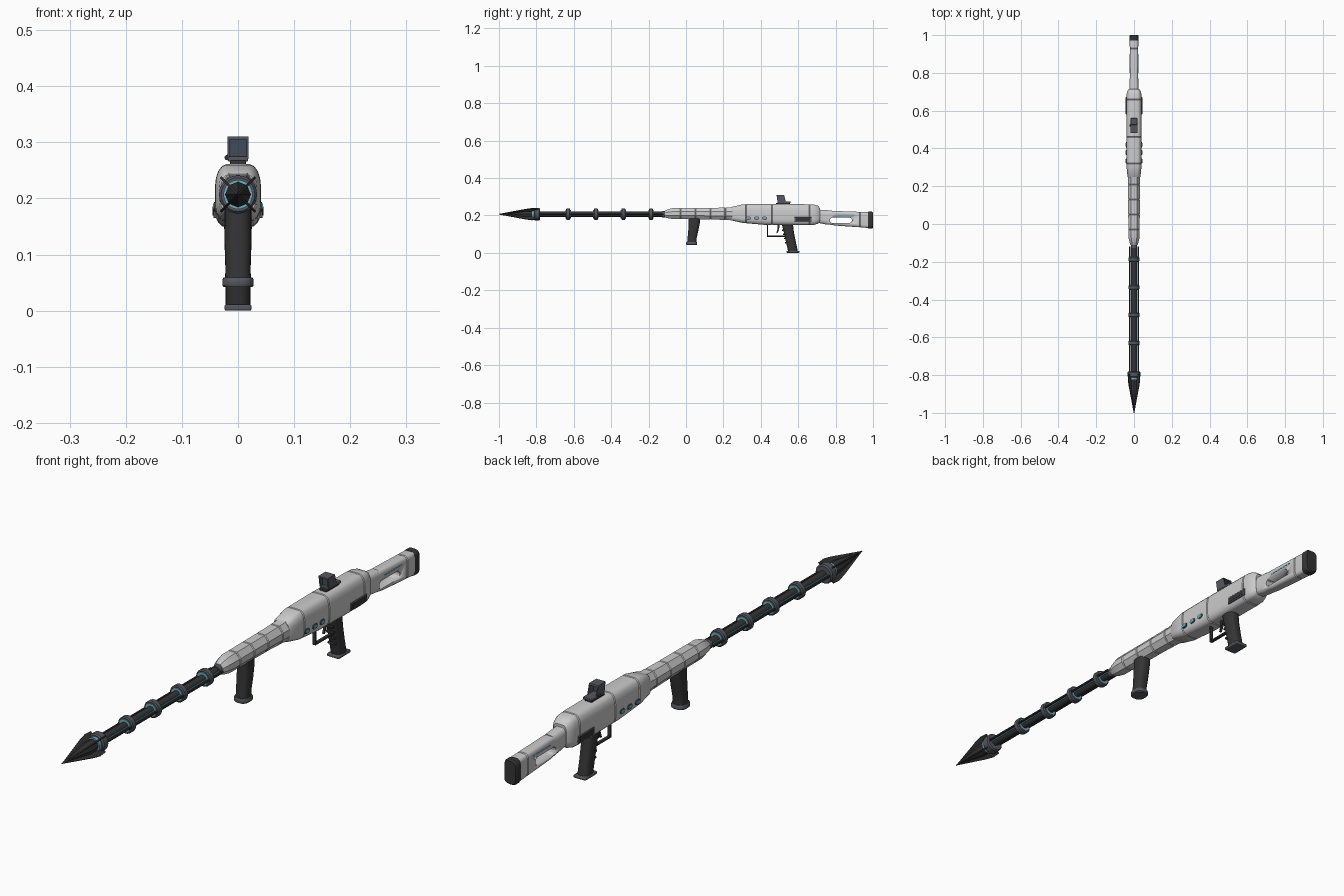
import bpy, bmesh
from math import pi, sin, cos, radians
from mathutils import Vector

if "Cube" in bpy.data.objects:
    bpy.data.objects.remove(bpy.data.objects["Cube"])

AXIS = 0.207  # height of the shaft centreline


def material(name, rgb):
    m = bpy.data.materials.new(name)
    m.diffuse_color = (*rgb, 1)
    m.use_nodes = True
    m.node_tree.nodes["Principled BSDF"].inputs["Base Color"].default_value = m.diffuse_color
    return m


BODY = material("light_shell", (0.62, 0.63, 0.64))
DARK = material("dark_polymer", (0.035, 0.035, 0.037))
STEEL = material("dark_steel", (0.09, 0.095, 0.11))
GLOW = material("blue_accent", (0.16, 0.42, 0.52))


def finish(name, bm, mat, bevel=0, angle=32):
    bmesh.ops.recalc_face_normals(bm, faces=bm.faces)
    me = bpy.data.meshes.new(name)
    bm.to_mesh(me)
    bm.free()
    ob = bpy.data.objects.new(name, me)
    bpy.context.collection.objects.link(ob)
    me.materials.append(mat)
    if bevel:
        b = ob.modifiers.new("bevel", 'BEVEL')
        b.width, b.segments = bevel, 2
    bpy.ops.object.select_all(action='DESELECT')
    ob.select_set(True)
    bpy.context.view_layer.objects.active = ob
    bpy.ops.object.shade_smooth_by_angle(angle=radians(angle))
    return ob


def skin(name, rings, mat, caps=True, bevel=0, angle=32):
    bm = bmesh.new()
    vs = [[bm.verts.new(p) for p in r] for r in rings]
    n = len(rings[0])
    for a, b in zip(vs, vs[1:]):
        for i in range(n):
            bm.faces.new((a[i], a[(i + 1) % n], b[(i + 1) % n], b[i]))
    if caps:
        bm.faces.new(vs[0])
        bm.faces.new(vs[-1])
    return finish(name, bm, mat, bevel, angle)


def section(y, w, zb, zt, n, cx, top, bot):
    """Box outline with cut (n=1) or rounded corners; fractions of size."""
    h, pts = zt - zb, []
    for q in range(4):
        cz = h * (top if q < 2 else bot)
        mx = (w - w * cx) * (1 if q in (0, 3) else -1)
        mz = zt - cz if q < 2 else zb + cz
        for i in range(n + 1):
            a = q * pi / 2 + i / n * pi / 2
            pts.append((mx + w * cx * cos(a), y, mz + cz * sin(a)))
    return pts


def loft(name, secs, mat, n=4, cx=0.5, top=0.3, bot=0.3, seams=(), angle=32):
    # seams add narrow grooves by interpolating between stations
    def at(y):
        for a, b in zip(secs, secs[1:]):
            if a[0] <= y <= b[0]:
                t = (y - a[0]) / (b[0] - a[0])
                return [p + (q - p) * t for p, q in zip(a, b)]
    st = list(secs)
    for s in seams:
        g = at(s)
        st += [at(s - .003), at(s + .003), (s, g[1] - .0025, g[2] + .0025, g[3] - .0025)]
    st.sort(key=lambda s: s[0])
    return skin(name, [section(*s, n, cx, top, bot) for s in st], mat, angle=angle)


def lathe(name, prof, mat, n=24, x=0, z=AXIS, closed=False):
    rings = [[(x + r * cos(2 * pi * i / n), y, z + r * sin(2 * pi * i / n))
              for i in range(n)] for y, r in prof]
    if closed:
        rings.append(rings[0])
    return skin(name, rings, mat, caps=not closed)


def extrude(name, pts, w, mat, x=0, bevel=0):
    """Side profile (y, z) given thickness across x."""
    return skin(name, [[(x + s * w, y, z) for y, z in pts] for s in (-1, 1)], mat, bevel=bevel)


def box(name, x, y, z, mat, bevel=0.002):
    (y0, y1), (z0, z1), (x0, x1) = y, z, x
    return extrude(name, [(y0, z0), (y1, z0), (y1, z1), (y0, z1)], (x1 - x0) / 2, mat,
                   (x0 + x1) / 2, bevel)


def stadium(y0, y1, z0, z1, n=8):
    r = (z1 - z0) / 2
    return [((y1 - r if k == 0 else y0 + r) + r * cos(a), z0 + r + r * sin(a))
            for k in (0, 1) for i in range(n + 1)
            for a in [-pi / 2 + k * pi + i * pi / n]]


def tilted(name, stations, mat, n=5):
    """Grip: rounded sections stacked in z as (z, y_front, y_back, half width)."""
    rings = []
    for z, yf, yb, w in stations:
        rings.append([(x, yf + zz * (yb - yf), z)
                      for x, _, zz in section(0, w, 0, 1, n, 0.75, 0.4, 0.4)])
    return skin(name, rings, mat, angle=40)


# shaft, side rails and rings
lathe("shaft", [(-0.80, .014), (-0.09, .014)], DARK, 16)
for s in (-1, 1):
    lathe("side_rail", [(-0.79, .0045), (-0.12, .0045)], DARK, 8, x=s * .023)
    box("rail_light", (s * .0145 - .0015, s * .0145 + .0015), (-0.78, -0.11),
        (AXIS - .003, AXIS + .003), GLOW, 0)
for y in (-0.63, -0.482, -0.335, -0.187):
    lathe("shaft_ring", [(y - .011, .012), (y - .011, .026), (y - .008, .030), (y + .008, .030),
                         (y + .011, .026), (y + .011, .012)], STEEL)
    lathe("ring_light", [(y - .014, .012), (y - .014, .0225), (y + .014, .0225), (y + .014, .012)], GLOW)

# spear head: collar, cone and four diagonal blades
lathe("head_collar", [(-0.812, .015), (-0.812, .030), (-0.807, .034), (-0.785, .034),
                      (-0.780, .030), (-0.780, .013)], STEEL)
lathe("head_light", [(-0.824, .015), (-0.824, .026), (-0.811, .026), (-0.811, .015)], GLOW)
lathe("head_cone", [(-0.985, .002), (-0.86, .023), (-0.82, .022)], DARK, 8)
for k in range(4):
    a = pi / 4 + k * pi / 2
    d, t = Vector((cos(a), 0, sin(a))), Vector((-sin(a), 0, cos(a)))
    prof = [(-1.0, 0), (-0.86, .037), (-0.825, .044), (-0.795, .042), (-0.795, .012), (-0.93, 0)]
    skin("head_blade", [[d * r + t * s * .0022 + Vector((0, y, AXIS)) for y, r in prof]
                        for s in (-1, 1)], DARK)

# handguard with panel seams
loft("handguard", [(-0.112, .018, .190, .226), (-0.10, .023, .186, .232), (-0.07, .030, .181, .240),
                   (0.16, .031, .178, .241), (0.235, .032, .175, .243), (0.26, .034, .170, .248)],
     BODY, n=1, cx=.5, top=.32, bot=.32, seams=(-0.03, 0.05, 0.13, 0.21), angle=20)
lathe("muzzle_sleeve", [(-0.128, .012), (-0.128, .017), (-0.10, .017)], STEEL)

# receiver
loft("receiver", [(0.245, .031, .176, .243), (0.25, .034, .172, .247), (0.305, .040, .160, .260),
                  (0.42, .041, .150, .261), (0.655, .041, .148, .260), (0.685, .040, .150, .258),
                  (0.705, .035, .156, .252), (0.716, .026, .165, .240)],
     BODY, cx=.5, top=.36, bot=.26, seams=(0.32, 0.46, 0.66))
for s in (-1, 1):
    box("side_panel", (s * .041 - .003, s * .041 + .003), (0.58, 0.672), (.165, .191), STEEL)
    box("side_panel_inset", (s * .044 - .001, s * .044 + .001), (0.588, 0.664), (.170, .186), DARK, 0)
    for y in (0.333, 0.378, 0.420):
        extrude("vent_rim", stadium(y - .014, y + .014, .177, .194), .003, STEEL, s * .040)
        extrude("vent_light", stadium(y - .010, y + .010, .180, .191), .003, GLOW, s * .0412)

# stock with through slot
loft("stock_neck", [(0.70, .024, .162, .232), (0.745, .024, .153, .229), (0.78, .022, .150, .226)],
     BODY, cx=.6, top=.3, bot=.3)
stock = loft("stock", [(0.74, .021, .156, .223), (0.80, .022, .146, .224), (0.94, .0225, .136, .219),
                       (0.978, .0225, .133, .217)], BODY, cx=.5, top=.18, bot=.18, seams=(0.93,))
for part in (stock, bpy.data.objects["stock_neck"]):
    cutter = extrude("slot_cutter", stadium(0.77, 0.887, .160, .189), .06, DARK)
    cutter.hide_render = True
    m = part.modifiers.new("slot", 'BOOLEAN')
    m.operation, m.object, m.solver = 'DIFFERENCE', cutter, 'EXACT'
    bpy.context.view_layer.objects.active = part
    while part.modifiers[0] != m:
        bpy.ops.object.modifier_move_to_index(modifier="slot", index=0)
    bpy.ops.object.modifier_apply(modifier="slot")
    bpy.data.objects.remove(cutter)
for s in (-1, 1):
    box("stock_light", (s * .0215 - .0015, s * .0215 + .0015), (0.80, 0.90), (.200, .204), GLOW, 0)
loft("butt_pad", [(0.972, .024, .131, .219), (0.976, .025, .130, .220), (0.994, .025, .130, .220),
                  (1.0, .022, .134, .216)], DARK, cx=.7, top=.2, bot=.2)

# front grip
tilted("front_grip", [(.055, .006, .056, .023), (.075, .008, .056, .0225), (.12, .012, .066, .024),
                      (.16, .014, .074, .024), (.185, .014, .076, .024)], DARK)
tilted("front_grip_base", [(.042, .003, .057, .025), (.045, .001, .060, .028), (.055, .001, .060, .028),
                           (.059, .003, .058, .026)], STEEL)

# rear grip with finger ridges and base plate
tilted("rear_grip", [(.008, .546, .598, .022), (.06, .534, .587, .022), (.11, .523, .577, .023),
                     (.155, .512, .572, .024)], DARK)
for z in (.055, .077, .099, .121):
    y = .546 - .23 * (z - .008)
    box("finger_ridge", (-.015, .015), (y - .006, y + .02), (z - .004, z + .004), DARK)
box("rear_grip_base", (-.024, .024), (.538, .606), (0, .011), STEEL, .003)

# trigger and guard
box("guard_front", (-.006, .006), (.432, .438), (.088, .158), DARK, .001)
box("guard_bottom", (-.006, .006), (.432, .530), (.086, .092), DARK, .001)
extrude("trigger", [(.488, .155), (.500, .155), (.498, .125), (.488, .105), (.483, .107), (.490, .128)],
        .004, DARK)

# reflex sight
box("sight_base", (-.014, .014), (.482, .556), (.255, .268), DARK)
box("sight_body", (-.018, .018), (.49, .560), (.266, .275), STEEL)
for s in (-1, 1):
    extrude("sight_side", [(.490, .27), (.535, .27), (.524, .309), (.484, .309)], .002, STEEL, s * .0168)
extrude("sight_hood", [(.483, .305), (.526, .305), (.524, .310), (.483, .310)], .0188, STEEL)
box("sight_lens", (-.016, .016), (.500, .504), (.272, .307), material("lens", (.05, .07, .10)), 0)
lathe("sight_knob", [(.515, .002), (.515, .005), (.527, .005), (.527, .002)], DARK, 12, x=-.019, z=.273)
